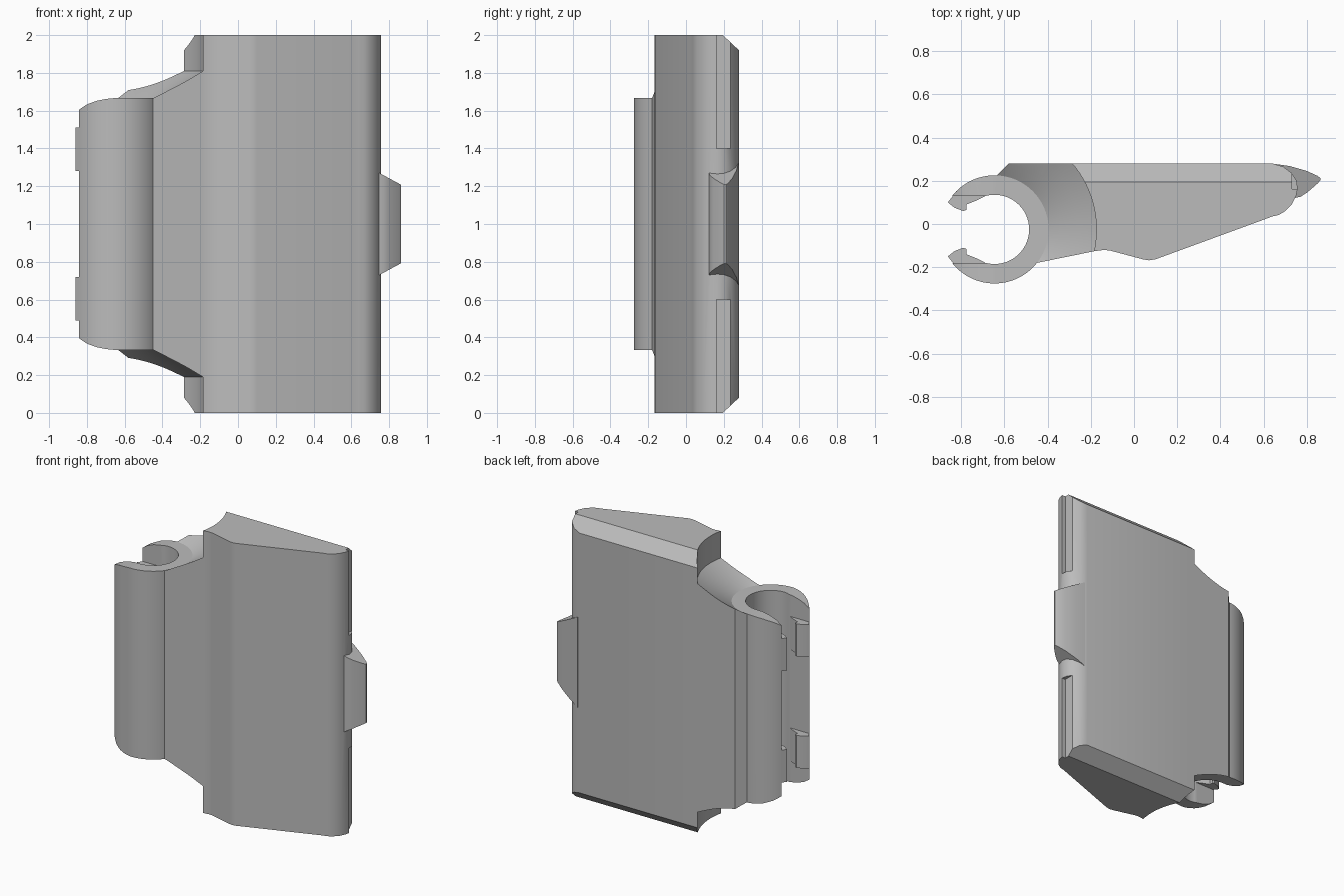
import bpy, bmesh
from math import sin, cos, pi

cube = bpy.data.objects.get("Cube")
if cube:
    bpy.data.objects.remove(cube, do_unlink=True)

grey = bpy.data.materials.new("light_grey")
grey.use_nodes = True
colour = (0.5, 0.5, 0.5, 1)
grey.diffuse_color = colour
grey.node_tree.nodes["Principled BSDF"].inputs["Base Color"].default_value = colour

CX, CY = -0.645, -0.025      # axis of the clip
OUTER, BORE = 0.25, 0.16


def finish(name, bm):
    bmesh.ops.recalc_face_normals(bm, faces=bm.faces)
    mesh = bpy.data.meshes.new(name)
    bm.to_mesh(mesh)
    bm.free()
    mesh.materials.append(grey)
    ob = bpy.data.objects.new(name, mesh)
    bpy.context.collection.objects.link(ob)
    return ob


def prism(name, pts, lo, hi, axis="z"):
    """Extrude a 2D outline along one axis."""
    place = {"z": lambda a, b, t: (a, b, t),
             "y": lambda a, b, t: (a, t, b),
             "x": lambda a, b, t: (t, a, b)}[axis]
    bm = bmesh.new()
    rings = [[bm.verts.new(place(a, b, t)) for a, b in pts] for t in (lo, hi)]
    bm.faces.new(rings[0])
    bm.faces.new(rings[1])
    n = len(pts)
    for i in range(n):
        j = (i + 1) % n
        bm.faces.new((rings[0][i], rings[0][j], rings[1][j], rings[1][i]))
    return finish(name, bm)


def lathe(name, profile, steps=96):
    """Revolve (radius, z) points about the clip axis."""
    bm = bmesh.new()
    rings = [[bm.verts.new((CX + r * cos(2 * pi * i / steps),
                            CY + r * sin(2 * pi * i / steps), z))
              for i in range(steps)] for r, z in profile]
    for a, b in zip(rings, rings[1:]):
        for i in range(steps):
            j = (i + 1) % steps
            bm.faces.new((a[i], a[j], b[j], b[i]))
    bm.faces.new(rings[0])
    bm.faces.new(rings[-1])
    return finish(name, bm)


def combine(target, tool, operation):
    mod = target.modifiers.new("join", "BOOLEAN")
    mod.operation = operation
    mod.solver = "EXACT"
    mod.object = tool
    bpy.context.view_layer.objects.active = target
    bpy.ops.object.modifier_apply(modifier=mod.name)
    bpy.data.objects.remove(tool, do_unlink=True)


def flip(pts):
    """Mirror outline points from the top half to the bottom half."""
    return [(a, 2 - z) for a, z in pts]


# Main wedge-shaped body
body = prism("clip_body", [
    (-0.58, 0.28), (-0.64, 0.22), (-0.645, -0.1), (-0.45, -0.18),
    (-0.18, -0.125), (-0.14, -0.12), (-0.11, -0.123), (0.04, -0.163),
    (0.07, -0.168), (0.1, -0.163), (0.6, 0.02), (0.64, 0.035), (0.67, 0.042),
    (0.7, 0.06), (0.73, 0.09), (0.75, 0.13), (0.757, 0.165), (0.752, 0.2),
    (0.73, 0.235), (0.69, 0.265), (0.64, 0.28)], 0, 2)

# Round clip with its bore and side opening
combine(body, lathe("clip_ring", [(OUTER, 0), (OUTER, 2)]), "UNION")
combine(body, lathe("bore_cutter", [(BORE, -0.1), (BORE, 2.1)]), "DIFFERENCE")
combine(body, prism("opening_cutter", [(-1, -0.18), (CX, -0.18), (CX, 0.13), (-1, 0.13)],
                    -0.1, 2.1), "DIFFERENCE")

# Shoulders, jaw corners, back chamfers and edge grooves at both ends
shoulder = [(OUTER, 1.667), (0.313, 1.71), (0.39, 1.757), (0.471, 1.81), (0.471, 2.1)]
corner = [(-0.64, 1.69), (-0.65, 1.667), (-0.7, 1.662), (-0.75, 1.652),
          (-0.8, 1.633), (-0.84, 1.606), (-0.9, 1.55), (-1, 1.5), (-1, 2.1), (-0.64, 2.1)]
chamfer = [(0.11, 2.08), (0.365, 1.84), (0.365, 2.08)]
groove = [(0.162, 1.4), (0.235, 1.4), (0.235, 2.1), (0.162, 2.1)]
for side in (list, flip):
    combine(body, lathe("shoulder_cutter", side(shoulder)), "DIFFERENCE")
    combine(body, prism("corner_cutter", side(corner), -0.5, 0.5, "y"), "DIFFERENCE")
    combine(body, prism("chamfer_cutter", side(chamfer), -1, 1, "x"), "DIFFERENCE")
    combine(body, prism("groove_cutter", side(groove), 0.73, 1, "x"), "DIFFERENCE")

# Tapered tongue on the thin edge
tongue = prism("tongue", [
    (0.655, 0.277), (0.72, 0.268), (0.8, 0.245), (0.85, 0.222), (0.862, 0.212),
    (0.862, 0.202), (0.85, 0.188), (0.8, 0.145), (0.77, 0.126), (0.74, 0.12),
    (0.68, 0.15)], 0.5, 1.5)
taper = [(0.6, 1.35), (0.9, 1.188)]
combine(tongue, prism("taper_helper", taper + flip(taper)[::-1], -0.5, 0.5, "y"), "INTERSECT")
combine(body, tongue, "UNION")

# Four small snap teeth inside the jaw tips
tooth = [(-0.861, 0.1), (-0.83, 0.075), (-0.79, 0.06), (-0.775, 0.065),
         (-0.775, 0.09), (-0.73, 0.108), (-0.69, 0.128), (-0.69, 0.15),
         (-0.8, 0.165), (-0.83, 0.139)]
for outline in (tooth, [(x, 2 * CY - y) for x, y in tooth]):
    for middle in (0.605, 1.395):
        combine(body, prism("snap_tooth", outline, middle - 0.115, middle + 0.115), "UNION")

# Smooth curved walls, keep edges sharp
bpy.ops.object.select_all(action="DESELECT")
body.select_set(True)
bpy.context.view_layer.objects.active = body
bpy.ops.object.shade_smooth_by_angle(angle=pi / 7)
